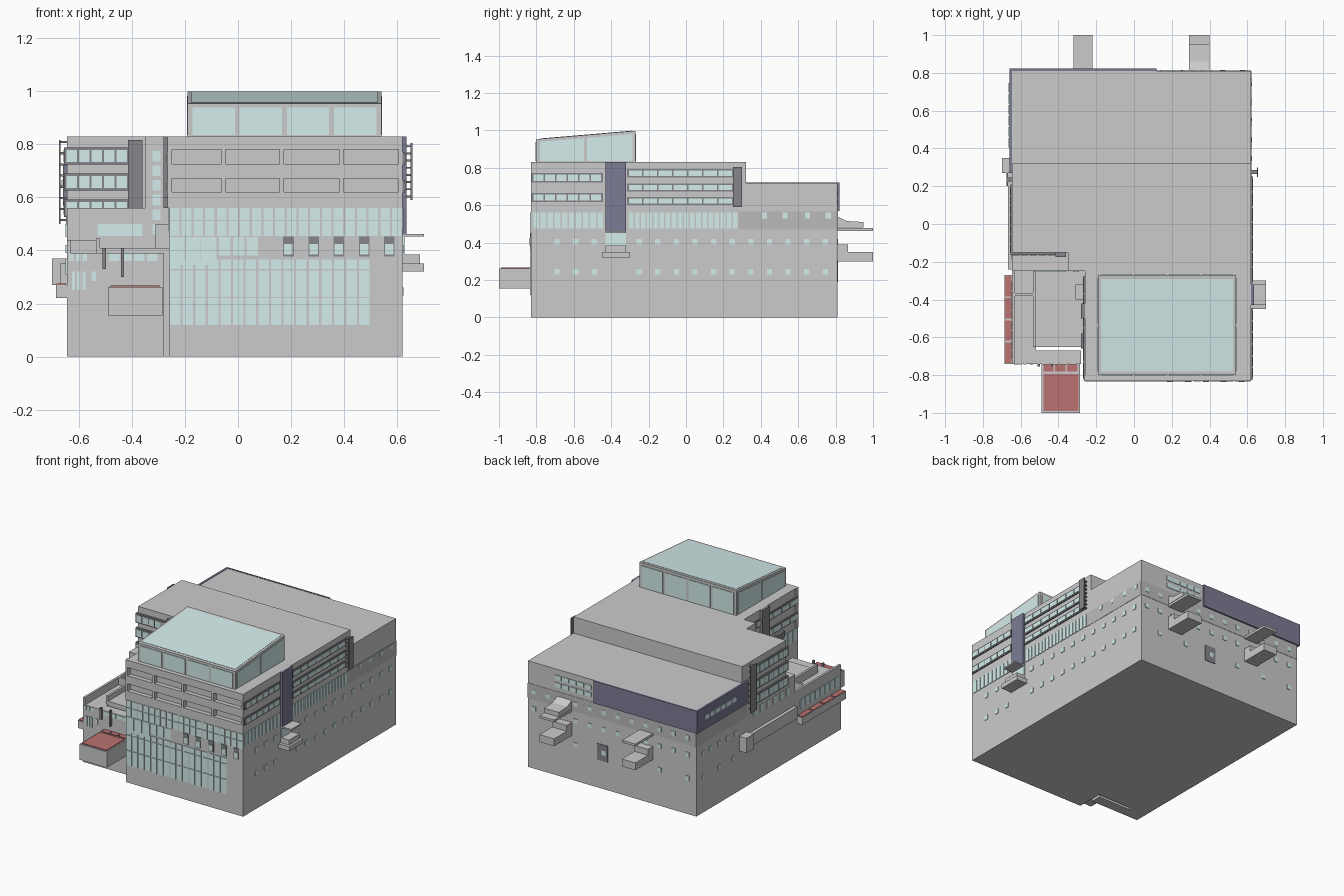
import bpy, bmesh
from mathutils import Vector

if "Cube" in bpy.data.objects:
    bpy.data.objects.remove(bpy.data.objects["Cube"])

def material(name, r, g, b):
    m = bpy.data.materials.new(name)
    m.diffuse_color = (r, g, b, 1)
    m.use_nodes = True
    m.node_tree.nodes["Principled BSDF"].inputs["Base Color"].default_value = m.diffuse_color
    return m

GLASS = material("glass", .66, .85, .84)
RED = material("red_roofing", .5, .17, .17)
NAVY = material("navy_cladding", .2, .2, .3)
DARK = material("dark_metal", .24, .24, .26)
SHADE = material("shaded_grey", .5, .5, .5)

def prism(bm, pts, direction):
    """Extrude a planar polygon along a direction."""
    f = bm.faces.new([bm.verts.new(p) for p in pts])
    r = bmesh.ops.extrude_face_region(bm, geom=[f])
    bmesh.ops.translate(bm, vec=Vector(direction),
                        verts=[v for v in r["geom"] if isinstance(v, bmesh.types.BMVert)])

def finish(name, bm, mat=None):
    bmesh.ops.recalc_face_normals(bm, faces=bm.faces)
    me = bpy.data.meshes.new(name)
    bm.to_mesh(me)
    bm.free()
    if mat:
        me.materials.append(mat)
    ob = bpy.data.objects.new(name, me)
    bpy.context.collection.objects.link(ob)
    return ob

def boxes(name, items, mat=None):
    """One object from boxes given as (x0, x1, y0, y1, z0, z1)."""
    bm = bmesh.new()
    for x0, x1, y0, y1, z0, z1 in items:
        prism(bm, [(x0, y0, z0), (x1, y0, z0), (x1, y1, z0), (x0, y1, z0)], (0, 0, z1 - z0))
    finish(name, bm, mat)

def slab(name, outline, z0, z1):
    bm = bmesh.new()
    prism(bm, [(x, y, z0) for x, y in outline], (0, 0, z1 - z0))
    finish(name, bm)

def on_wall(axis, at, u0, u1, z0, z1, t=.004):
    """Thin box lying on a wall at x = at or y = at."""
    if axis == "x":
        return (at - t, at + t, u0, u1, z0, z1)
    return (u0, u1, at - t, at + t, z0, z1)

def panes(axis, at, u0, u1, z0, z1, n, gap=.008, t=.004):
    w = (u1 - u0) / n
    return [on_wall(axis, at, u0 + i * w + gap / 2, u0 + (i + 1) * w - gap / 2, z0, z1, t)
            for i in range(n)]

def holes(axis, at, centres, z, w=.028, h=.03):
    return [on_wall(axis, at, c - w / 2, c + w / 2, z - h / 2, z + h / 2) for c in centres]

L, R, F, B = -.645, .62, -.83, .81

# main masses
slab("lower_storeys", [(L, -.25), (-.26, -.25), (-.26, F), (R, F), (R, B), (L, B)], 0, .56)
slab("upper_storeys", [(L, -.15), (-.35, -.15), (-.35, -.25), (-.26, -.25), (-.26, F + .03),
                       (R, F + .03), (R, .32), (L, .32)], .56, .83)
slab("stair_tower_base", [(-.35, -.25), (-.26, -.25), (-.26, -.1), (-.35, -.1)], .445, .57)
boxes("rear_block", [(L, R, .3, B, .56, .72)])

# front spandrels and piers around the recessed gallery strips
front = [(-.265, R, F, F + .03, a, b) for a, b in ((.56, .62), (.67, .725), (.78, .83))]
front += [(x - .008, x + .008, F, F + .03, .6, .8) for x in (-.055, .165, .39, .612, -.257)]
boxes("front_spandrels", front)

# front curtain wall
g = panes("y", F, -.26, .62, .515, .56, 20) + panes("y", F, -.26, .62, .455, .51, 20)
g += panes("y", F, -.26, -.08, .345, .45, 3, .003) + panes("y", F, -.075, .08, .38, .45, 3)
g += panes("y", F, -.26, .5, .33, .365, 16) + panes("y", F, -.26, .5, .225, .325, 16)
g += panes("y", F, -.26, .5, .12, .22, 16)
boxes("front_glazing", g, GLASS)
five = [.19 + .095 * i for i in range(5)]
boxes("front_window_frames", holes("y", F, five, .415, .04, .075), DARK)
boxes("front_small_windows", [on_wall("y", F, c - .016, c + .016, .385, .425, .007) for c in five], GLASS)

# right side and matching court side: long glazing and window strips
strips, frames = [], []
for at in (R, -.26):
    end = -.45 if at > 0 else -.28
    for a, b in ((.73, .763), (.625, .658)):
        strips += panes("x", at, -.82, end, a, b, 6, t=.01)
        frames.append(on_wall("x", at, -.825, end + .005, a - .008, b + .008, .007))
    strips += panes("x", at, -.82, -.44 if at > 0 else -.28, .475, .56, 10)
for a, b in ((.61, .637), (.68, .708), (.755, .785)):
    strips += panes("x", R, -.31, .25, a, b, 7, t=.01)
    frames.append(on_wall("x", R, -.315, .255, a - .008, b + .008, .007))
strips += panes("x", R, -.31, .28, .475, .56, 18)
boxes("side_window_strips", strips, GLASS)
boxes("side_window_frames", frames, DARK)

# wraparound windows of the left corner
strips, frames = [], []
for a, b in ((.535, .582), (.635, .68), (.733, .778)):
    strips += panes("y", -.155, -.65, -.415, a, b, 5, t=.013)
    strips += panes("x", L, -.155, .2, a, b, 7, t=.012)
    frames += [(-.655, -.41, -.165, -.13, a - .009, b + .009), (-.655, -.64, -.16, .21, a - .009, b + .009)]
boxes("left_corner_windows", strips, GLASS)
boxes("left_corner_frames", frames, DARK)
slab("left_corner_floor", [(L, -.15), (-.35, -.15), (-.35, -.1), (L, -.1)], .44, .57)
boxes("stair_slot_windows", [on_wall("y", -.25, -.322, -.292, .46 + .055 * i, .5 + .055 * i) for i in range(6)], GLASS)
boxes("terrace_door", [on_wall("y", -.25, -.53, -.36, .455, .5)], GLASS)

# dark fin screens with brackets
fins = [(-.415, -.36, -.175, -.15, .5, .815), (-.675, -.668, .2, .27, .5, .815), (.65, .657, .25, .3, .59, .805)]
for i in range(8):
    fins.append((-.67, L, .225, .245, .51 + .042 * i, .518 + .042 * i))
    fins.append((R, .652, .265, .285, .6 + .027 * i, .607 + .027 * i))
boxes("fin_screens", fins, DARK)

# navy cladding
boxes("navy_panels", [(R, .635, -.43, -.32, .46, .83), (-.66, .12, B, .822, .57, .722),
                      (-.66, L, .27, .822, .57, .722)], NAVY)
boxes("rear_shaded_band", [on_wall("x", R, .28, B, .47, .565, .002), on_wall("x", L, .27, B, .47, .57, .002),
                           on_wall("y", B, L, R, .47, .57, .002)], SHADE)

# small punched windows on right, left and back
rows = [-.69, -.59, -.49] + [-.25 + .0995 * i for i in range(11)]
h = holes("x", R, rows, .405) + holes("x", R, rows, .245)
h += holes("x", R, (.42, .53, .65, .76), .545)
h += holes("x", L, (.74, .66, .57, .48, .39), .405) + holes("x", L, (.74, .57, .42), .245)
h += holes("x", L, [.18 - .07 * i for i in range(6)], .475, .04, .05)
h += panes("x", -.66, .4, .75, .635, .665, 6)
backs = [-.58 + .105 * i for i in range(12)]
h += holes("y", B, backs, .405) + holes("y", B, backs[::2], .245) + holes("y", B, backs, .52)
h += panes("y", B, .14, .42, .6, .63, 5) + panes("y", B, .14, .42, .65, .68, 5)
boxes("punched_windows", h, GLASS)
boxes("back_door", [on_wall("y", B, .02, .1, .19, .3)], DARK)

# right balcony with glazed bay
boxes("right_balcony", [(R, .7, -.45, -.3, .32, .35), (R, .685, -.43, -.32, .34, .385), (R, .7, -.43, -.32, .452, .461)])
boxes("right_bay_glass", [on_wall("x", R, -.43, -.32, .385, .452, .008)], GLASS)

# back balconies and canopies
for side, x0, x1 in (("left", -.32, -.22), ("right", .29, .4)):
    boxes("back_balcony_" + side, [(x0, x1, B, 1, .3, .35), (x0, x1, B, .865, .35, .39)])
    boxes("back_canopy_" + side, [(x0, x1, B, 1, .462, .478)])
bm = bmesh.new()
prism(bm, [(.29, B, .48), (.29, .95, .48), (.29, .95, .51), (.29, .86, .515), (.29, B, .54)], (.11, 0, 0))
finish("back_sloped_hood", bm)

# left walkway
boxes("left_walkway", [(-.668, L, -.24, .27, .27, .35), (-.7, L, .27, .35, .27, .37)])

# low front-left wing with parapets
boxes("wing", [(L, -.52, -.74, -.25, 0, .39), (-.52, -.28, -.74, -.67, 0, .39), (-.52, -.26, -.65, -.25, 0, .41),
               (L, -.63, -.74, -.25, .39, .44), (-.535, -.52, -.65, -.25, .39, .445),
               (L, -.52, -.38, -.365, .39, .44), (-.31, -.26, -.4, -.32, .41, .5)])
boxes("wing_windows", panes("y", -.74, -.64, -.565, .36, .388, 3) + panes("y", -.74, -.49, -.3, .36, .388, 4)
      + panes("y", -.74, -.63, -.57, .25, .32, 3) + panes("x", L, -.72, -.3, .31, .37, 8)
      + panes("y", -.74, -.555, -.53, .285, .32, 1), GLASS)
boxes("wing_ledge", [(-.685, L, -.74, -.27, .22, .27)])
boxes("wing_ledge_roof", panes("x", -.666, -.74, -.27, .265, .275, 4, .01, .018), RED)

# entrance canopy
boxes("entrance_canopy", [(-.49, -.285, -1, -.74, .155, .262)])
boxes("entrance_canopy_roof", [(-.48, -.295, -.99, -.795, .255, .268)]
      + [(x, x + .055, -.78, -.745, .255, .268) for x in (-.48, -.418, -.355)], RED)
boxes("wall_lamps", [(-.51, -.498, -.755, -.74, .33, .41), (-.44, -.43, -.755, -.74, .3, .41),
                     (-.28, -.26, -.5, -.42, .56, .83), (-.28, -.26, -.66, -.58, .56, .6)], DARK)

# rooftop glass pavilion with sloping roof
x0, x1, y0, y1 = -.19, .54, -.8, -.27
def roof(y):
    return .955 + (y - y0) / (y1 - y0) * .045
def sloped(bm, xa, xb, ya, yb, low, drop, lift=0):
    z = (low, low) if low else (roof(ya) - .01, roof(yb) - .01)
    prism(bm, [(xa, ya, z[0]), (xa, yb, z[1]), (xa, yb, roof(yb) - drop + lift),
               (xa, ya, roof(ya) - drop + lift)], (xb - xa, 0, 0))
bm = bmesh.new()
sloped(bm, x0, x1, y0, y1, .82, .002)
finish("pavilion_frame", bm)
bm = bmesh.new()
sloped(bm, x0 + .015, x1 - .015, y0 + .02, y1 - .02, 0, 0)
for x in (x0, x1):
    for ya, yb in ((-.78, -.545), (-.53, -.285)):
        sloped(bm, x - .003, x + .003, ya, yb, .835, .018)
finish("pavilion_roof_and_sides", bm, GLASS)
boxes("pavilion_panes", panes("y", y0, -.18, .53, .835, .938, 4, .018) + panes("y", y1, -.18, .53, .835, .98, 4, .018), GLASS)
